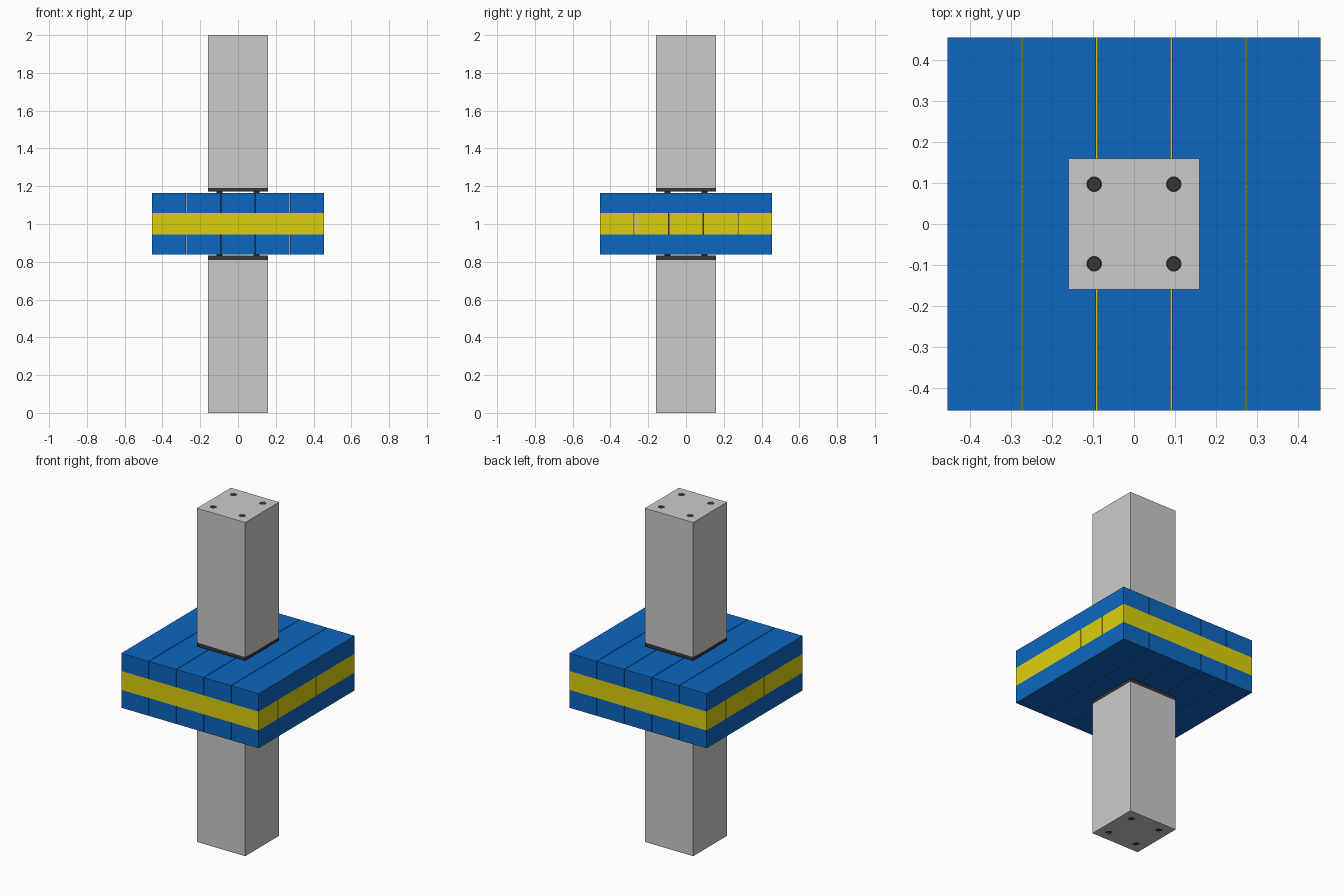
import bpy

if "Cube" in bpy.data.objects:
    bpy.data.objects.remove(bpy.data.objects["Cube"])


def material(name, rgb):
    m = bpy.data.materials.new(name)
    m.diffuse_color = (*rgb, 1)
    m.use_nodes = True
    m.node_tree.nodes["Principled BSDF"].inputs["Base Color"].default_value = m.diffuse_color
    return m


blue = material("blue", (0.004, 0.135, 0.53))
yellow = material("yellow", (0.72, 0.63, 0.004))
dark = material("dark", (0.035, 0.035, 0.035))


def box(name, lo, hi, mat=None, bevel=0):
    bpy.ops.mesh.primitive_cube_add(size=1, location=[(a + b) / 2 for a, b in zip(lo, hi)])
    o = bpy.context.object
    o.name = name
    o.scale = [b - a for a, b in zip(lo, hi)]
    bpy.ops.object.transform_apply(location=False, rotation=False, scale=True)
    if mat:
        o.data.materials.append(mat)
    if bevel:
        b = o.modifiers.new("bevel", 'BEVEL')
        b.width = bevel
        b.segments = 1
    return o


def rod(name, x, y, z0, z1, r):
    bpy.ops.mesh.primitive_cylinder_add(vertices=32, radius=r, depth=z1 - z0,
                                        location=(x, y, (z0 + z1) / 2))
    o = bpy.context.object
    o.name = name
    o.data.materials.append(dark)
    bpy.ops.object.shade_smooth_by_angle()
    return o


H = 0.16     # column half width
S = 0.455    # slab half width
N = 5        # boards per layer
W = 2 * S / N
R = 0.018
P = 0.097    # rod offset
CORNERS = [(x, y) for x in (-P, P) for y in (-P, P)]

# columns with rod holes
columns = [box("lower_column", (-H, -H, 0), (H, H, 0.81)),
           box("upper_column", (-H, -H, 1.19), (H, H, 2))]
cutters = bpy.data.collections.new("cutters")
bpy.context.scene.collection.children.link(cutters)
for i, (x, y) in enumerate(CORNERS):
    c = rod(f"hole_cutter_{i}", x, y, -0.1, 2.1, R)
    for col in list(c.users_collection):
        col.objects.unlink(c)
    cutters.objects.link(c)
    c.data.materials.clear()
    c.hide_render = True
    c.display_type = 'WIRE'
for c in columns:
    b = c.modifiers.new("holes", 'BOOLEAN')
    b.operand_type = 'COLLECTION'
    b.collection = cutters
    b.solver = 'EXACT'

# steel plates
box("lower_plate", (-H, -H, 0.81), (H, H, 0.832), dark)
box("upper_plate", (-H, -H, 1.172), (H, H, 1.195), dark)

# steel rods running through everything
for i, (x, y) in enumerate(CORNERS):
    rod(f"rod_{i}", x, y, 0.002, 1.998, R - 0.002)

# crossed board layers
for name, z0, z1, mat, across in (("bottom_board", 0.838, 0.945, blue, 0),
                                  ("middle_board", 0.945, 1.058, yellow, 1),
                                  ("top_board", 1.058, 1.165, blue, 0)):
    for i in range(N):
        lo, hi = [-S, -S, z0], [S, S, z1]
        lo[across] = -S + i * W + (0.0015 if i else 0)
        hi[across] = -S + (i + 1) * W - (0.0015 if i < N - 1 else 0)
        box(f"{name}_{i}", lo, hi, mat)
